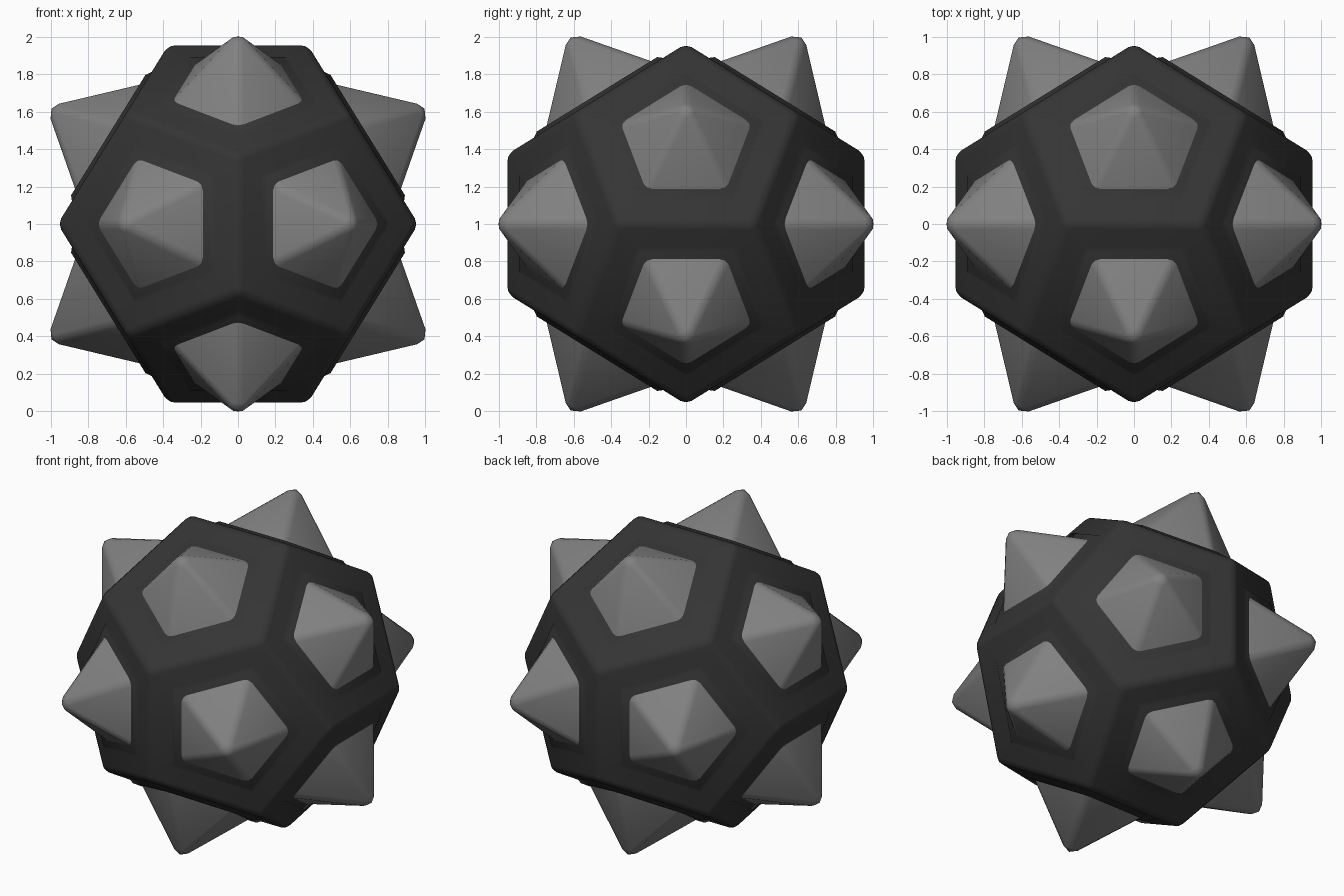
import bpy, bmesh, math
from mathutils import Vector

if "Cube" in bpy.data.objects:
    bpy.data.objects.remove(bpy.data.objects["Cube"])

PHI = (1 + 5 ** 0.5) / 2
S = 0.964 / PHI            # half size of the dodecahedron's inner cube
CENTRE = Vector((0, 0, 1))


def material(name, v):
    m = bpy.data.materials.new(name)
    m.diffuse_color = (v, v, v, 1)
    m.use_nodes = True
    m.node_tree.nodes["Principled BSDF"].inputs["Base Color"].default_value = m.diffuse_color
    return m


def finish(bm, name, mat):
    bmesh.ops.recalc_face_normals(bm, faces=bm.faces)
    me = bpy.data.meshes.new(name)
    bm.to_mesh(me)
    bm.free()
    ob = bpy.data.objects.new(name, me)
    bpy.context.collection.objects.link(ob)
    ob.location = CENTRE
    me.materials.append(mat)
    bpy.ops.object.select_all(action='DESELECT')
    ob.select_set(True)
    bpy.context.view_layer.objects.active = ob
    bpy.ops.object.shade_smooth_by_angle(angle=math.radians(40))
    return ob


# Dodecahedron as the hull of its twenty corners
signs = (-1, 1)
pts = [(a, b, c) for a in signs for b in signs for c in signs]
for a in signs:
    for b in signs:
        p, q = a / PHI, b * PHI
        pts += [(p, 0, q), (0, q, p), (q, p, 0)]
body = bmesh.new()
for p in pts:
    body.verts.new(Vector(p) * S)
bmesh.ops.convex_hull(body, input=body.verts[:])
bmesh.ops.dissolve_limit(body, angle_limit=0.05, verts=body.verts[:], edges=body.edges[:])
bmesh.ops.recalc_face_normals(body, faces=body.faces)
panels = [(f.normal.copy(), f.calc_center_median(), [v.co.copy() for v in f.verts])
          for f in body.faces]

# Body: softened edges and a slightly raised pentagon pad on every face
bmesh.ops.bevel(body, geom=body.edges[:], offset=0.035, segments=2, profile=0.5,
                affect='EDGES', clamp_overlap=True)
big = [f for f in body.faces if f.calc_area() > 0.3]
bmesh.ops.inset_individual(body, faces=big, thickness=0.135, depth=0)
bmesh.ops.inset_individual(body, faces=big, thickness=0.03, depth=0.02)
finish(body, "body", material("dark_grey", 0.035))

# Spikes: five-sided pyramids with softened ridges and tips
spike_mat = material("mid_grey", 0.22)
APEX, BASE = 1.208, 0.80
for i, (n, c, corners) in enumerate(panels):
    bm = bmesh.new()
    ring = [bm.verts.new(n * BASE + (v - c).normalized() * (APEX - BASE)) for v in corners]
    tip = bm.verts.new(n * APEX)
    for k in range(5):
        bm.faces.new((ring[k], ring[(k + 1) % 5], tip))
    bm.faces.new(ring[::-1])
    bmesh.ops.bevel(bm, geom=list(tip.link_edges), offset=0.032, segments=2,
                    profile=0.5, affect='EDGES')
    finish(bm, f"spike_{i + 1}", spike_mat)
